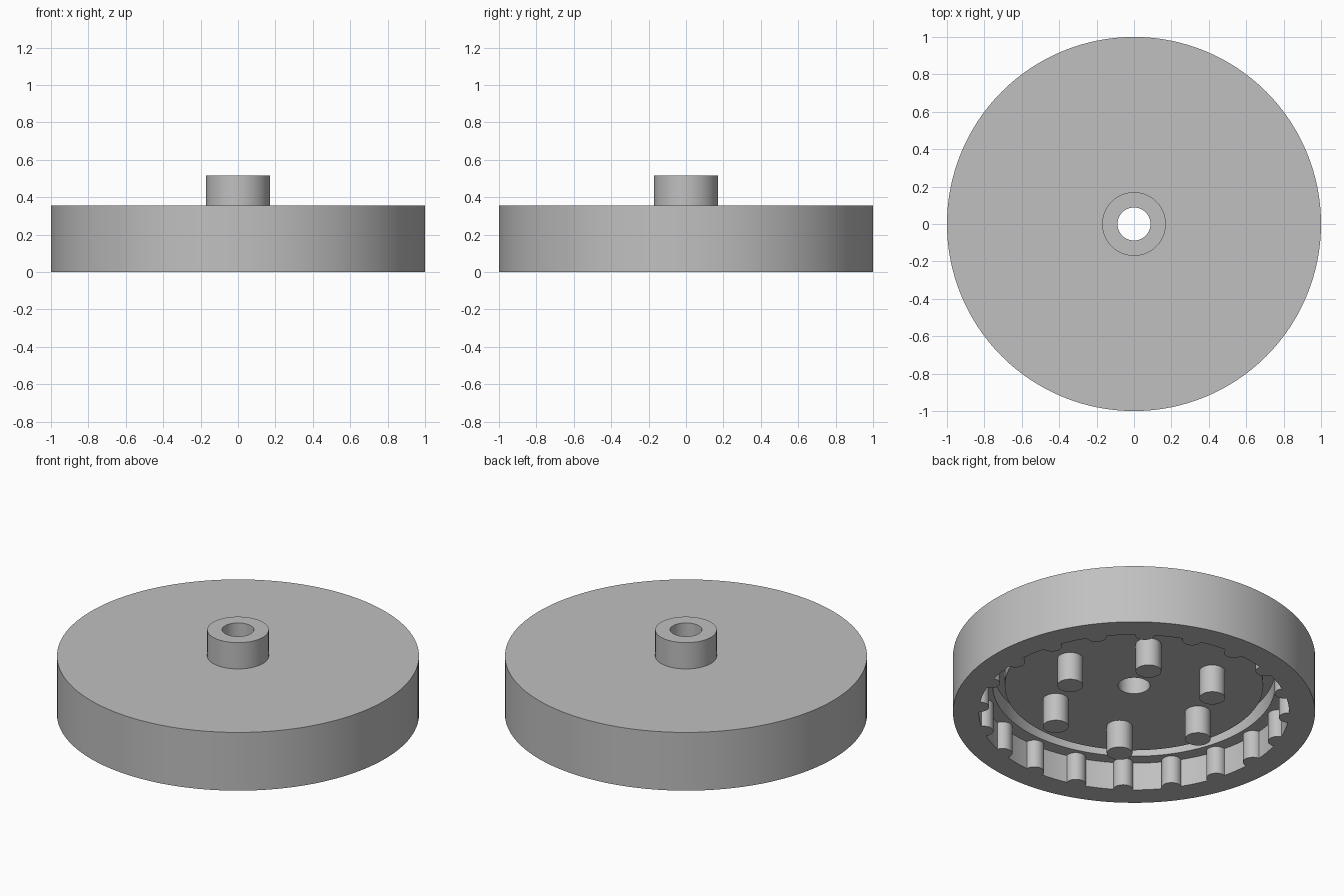
import bpy, bmesh, math
from mathutils import Matrix, Vector

cube = bpy.data.objects.get("Cube")
if cube:
    bpy.data.objects.remove(cube, do_unlink=True)

FLOOR = 0.17      # underside of the plate inside the rim
GROOVE = 0.27     # top of the ring groove
RIM_IN = 0.857    # inner radius of the rim

grey = bpy.data.materials.new("plain_grey")
grey.use_nodes = True
colour = (0.53, 0.53, 0.53, 1)
grey.diffuse_color = colour
grey.node_tree.nodes["Principled BSDF"].inputs["Base Color"].default_value = colour


def finish(bm, name):
    bmesh.ops.recalc_face_normals(bm, faces=bm.faces)
    mesh = bpy.data.meshes.new(name)
    bm.to_mesh(mesh)
    bm.free()
    mesh.materials.append(grey)
    obj = bpy.data.objects.new(name, mesh)
    bpy.context.collection.objects.link(obj)
    bpy.ops.object.select_all(action="DESELECT")
    obj.select_set(True)
    bpy.context.view_layer.objects.active = obj
    bpy.ops.object.shade_smooth_by_angle(angle=math.radians(30))
    return obj


def lathe(name, profile, steps=128):
    bm = bmesh.new()
    verts = [bm.verts.new((r, 0, z)) for r, z in profile]
    edges = [bm.edges.new((v, verts[i - 1])) for i, v in enumerate(verts)]
    bmesh.ops.spin(bm, geom=verts + edges, cent=(0, 0, 0), axis=(0, 0, 1),
                   angle=math.tau, steps=steps, use_merge=True)
    bmesh.ops.remove_doubles(bm, verts=bm.verts, dist=1e-5)
    return finish(bm, name)


def ring_of_pins(name, count, ring_radius, pin_radius, sweep, steps):
    """Upright pins, round over the given sweep on the side facing the axis."""
    bm = bmesh.new()
    closed = sweep >= math.tau
    for i in range(count):
        turn = Matrix.Rotation(math.tau * i / count, 4, "Z")
        base = []
        for k in range(steps if closed else steps + 1):
            a = math.pi - sweep / 2 + sweep * k / steps
            p = Vector((ring_radius + pin_radius * math.cos(a), pin_radius * math.sin(a), 0))
            base.append(bm.verts.new(turn @ p))
        face = bm.faces.new(base)
        top = bmesh.ops.extrude_face_region(bm, geom=[face], use_keep_orig=True)
        moved = [v for v in top["geom"] if isinstance(v, bmesh.types.BMVert)]
        bmesh.ops.translate(bm, verts=moved, vec=(0, 0, FLOOR))
    return finish(bm, name)


# Disc with rim, ring groove, collar and through bore, as one turned body
lathe("disc_body", [
    (0.088, FLOOR), (0.714, FLOOR), (0.714, GROOVE), (0.78, GROOVE),
    (0.78, FLOOR), (RIM_IN, FLOOR), (RIM_IN, 0), (1, 0),
    (1, 0.355), (0.17, 0.355), (0.17, 0.515), (0.088, 0.515)])

# Half-round teeth along the inside of the rim
ring_of_pins("rim_teeth", 20, RIM_IN, 0.055, math.pi, 16)

# Six round pegs under the plate
ring_of_pins("pegs", 6, 0.46, 0.071, math.tau, 32)
